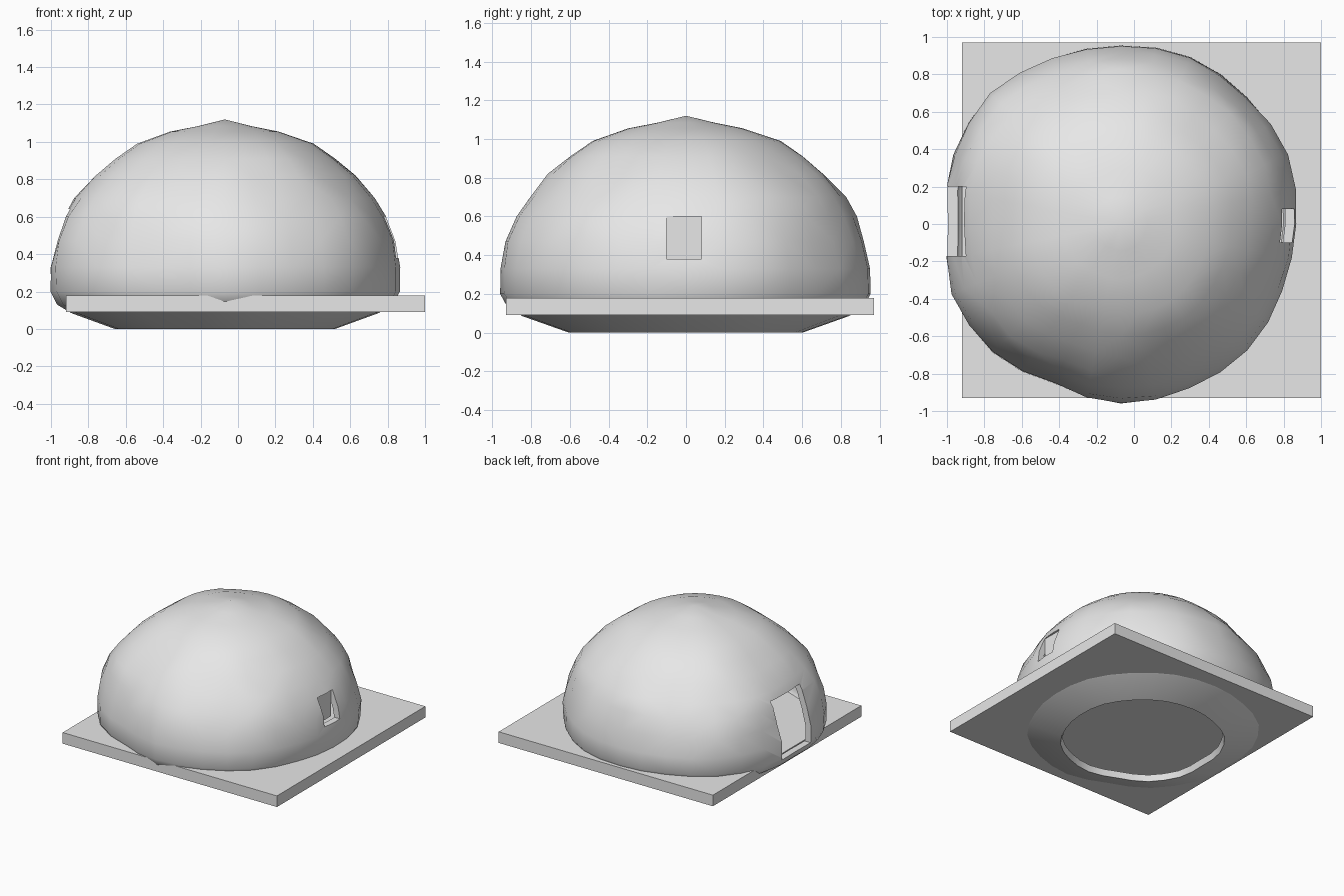
import bpy, bmesh, math
from mathutils import Vector, noise

if "Cube" in bpy.data.objects:
    bpy.data.objects.remove(bpy.data.objects["Cube"])

# one plain grey for the whole model
grey = bpy.data.materials.new("stone_grey")
grey.diffuse_color = (0.8, 0.8, 0.8, 1)
grey.use_nodes = True
grey.node_tree.nodes["Principled BSDF"].inputs["Base Color"].default_value = grey.diffuse_color


def finish(name, bm):
    bmesh.ops.recalc_face_normals(bm, faces=bm.faces)
    me = bpy.data.meshes.new(name)
    bm.to_mesh(me)
    bm.free()
    me.materials.append(grey)
    ob = bpy.data.objects.new(name, me)
    bpy.context.collection.objects.link(ob)
    return ob


def box(name, lo, hi):
    bm = bmesh.new()
    bmesh.ops.create_cube(bm, size=1)
    for v in bm.verts:
        v.co = [l + (c + 0.5) * (h - l) for c, l, h in zip(v.co, lo, hi)]
    return finish(name, bm)


# square ground slab cutting through the foot of the dome
box("base_slab", (-0.92, -0.93, 0.09), (1.0, 0.97, 0.18))

# dome: plan radii every 22.5 degrees, and (radius fraction, height) profile
plan = [.935, .96, .957, .965, .955, .955, .985, .97,
        .93, .975, .97, .925, .96, .95, .955, .93]
profile = [(.63, 0), (.88, .085), (.96, .13), (1, .2), (1, .33), (.97, .47),
           (.92, .6), (.85, .7), (.74, .82), (.63, .91), (.51, .99),
           (.31, 1.055), (.15, 1.085)]
CX, SEG = -0.07, 32


def plan_radius(i):
    a, b = plan[i // 2], plan[(i // 2 + 1) % 16]
    return a if i % 2 == 0 else (a + b) / 2


bm = bmesh.new()
rings = []
for f, z in profile:
    ring = []
    for i in range(SEG):
        t = 2 * math.pi * i / SEG
        r = f * plan_radius(i)
        # lumps grow with height above the foot
        p = Vector((r * math.cos(t), r * math.sin(t), z))
        amp = 0.04 * min(1, max(0, (z - 0.15) / 0.4))
        r *= 1 + amp * noise.noise(p * 3.5)
        ring.append(bm.verts.new((CX + r * math.cos(t), r * math.sin(t), z)))
    rings.append(ring)
tip = bm.verts.new((CX, 0, 1.12))
for a, b in zip(rings, rings[1:]):
    for i in range(SEG):
        j = (i + 1) % SEG
        bm.faces.new((a[i], a[j], b[j], b[i]))
for i in range(SEG):
    bm.faces.new((rings[-1][i], rings[-1][(i + 1) % SEG], tip))
bmesh.ops.triangulate(bm, faces=bm.faces)
dome = finish("dome_shell", bm)

# wall thickness, doorway on the left and window on the right
wall = dome.modifiers.new("wall", 'SOLIDIFY')
wall.thickness = 0.05
wall.offset = -1
cutters = [box("door_cutter", (-1.3, -0.17, 0.19), (-0.6, 0.2, 0.64)),
           box("window_cutter", (0.6, -0.1, 0.38), (1.2, 0.08, 0.6))]
for c in cutters:
    c.hide_render = True
    m = dome.modifiers.new(c.name, 'BOOLEAN')
    m.operation = 'DIFFERENCE'
    m.solver = 'EXACT'
    m.object = c

bpy.ops.object.select_all(action='DESELECT')
dome.select_set(True)
bpy.context.view_layer.objects.active = dome
for m in list(dome.modifiers):
    bpy.ops.object.modifier_apply(modifier=m.name)
bpy.ops.object.shade_smooth_by_angle(angle=math.radians(40))
for c in cutters:
    bpy.data.objects.remove(c)

# flat pane closing the window
box("window_pane", (0.768, -0.1, 0.38), (0.776, 0.08, 0.6))
